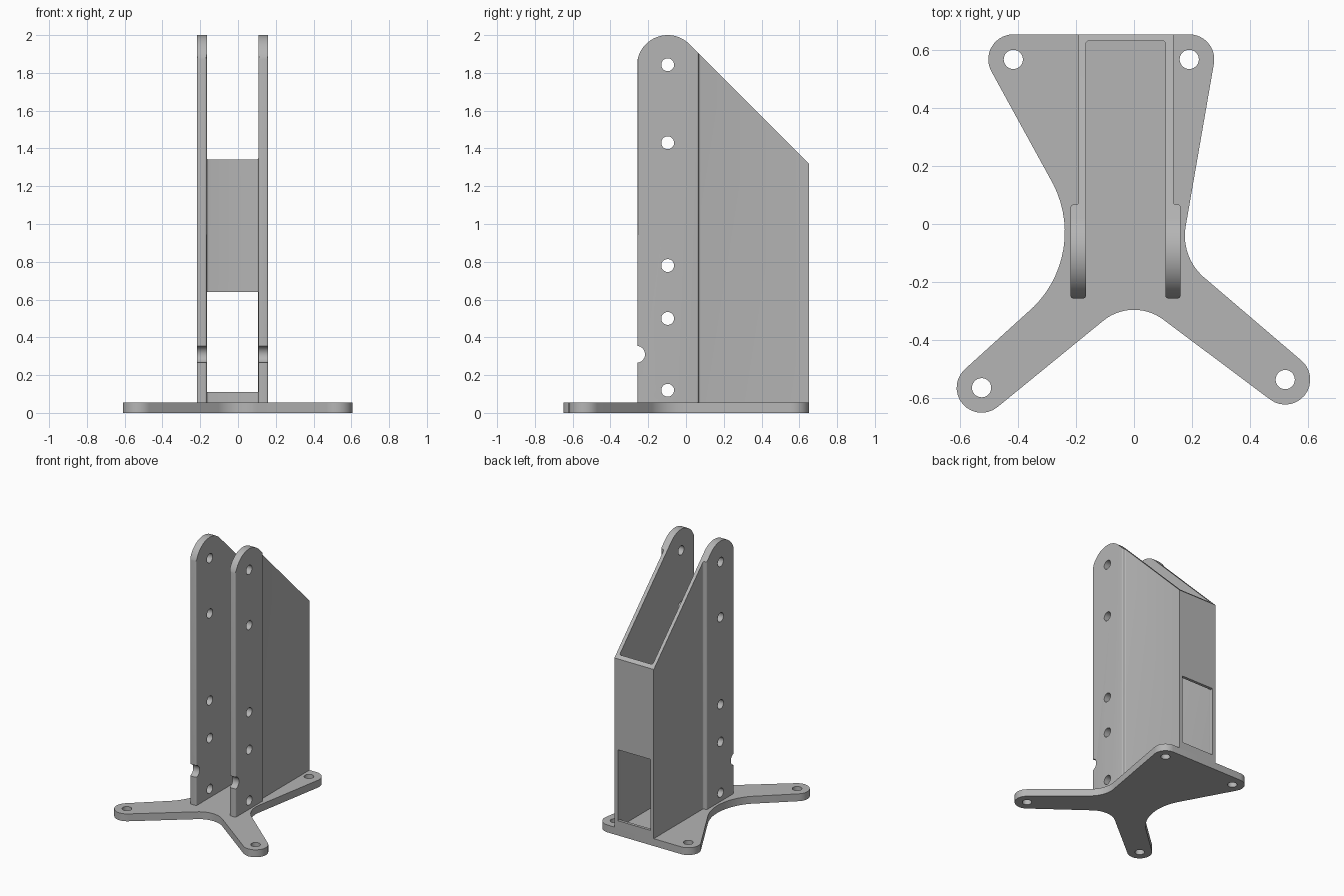
import bpy, bmesh
from math import radians, cos, sin, sqrt
from mathutils import Vector

if "Cube" in bpy.data.objects:
    bpy.data.objects.remove(bpy.data.objects["Cube"], do_unlink=True)

GREY = (0.46, 0.46, 0.46, 1)
grey = bpy.data.materials.new("plain grey")
grey.use_nodes = True
grey.diffuse_color = GREY
grey.node_tree.nodes["Principled BSDF"].inputs["Base Color"].default_value = GREY


def arc(x, y, r, start, end, steps=14):
    angles = [radians(start + (end - start) * i / steps) for i in range(steps + 1)]
    return [(x + r * cos(a), y + r * sin(a)) for a in angles]


def circle(x, y, r):
    return arc(x, y, r, 0, 360, 32)[:-1]


def fillet(corners, steps=4):
    """Round each (x, y, radius) corner of a right-angled outline."""
    out = []
    for i, (x, y, r) in enumerate(corners):
        p = Vector((x, y))
        if r == 0:
            out.append((x, y))
            continue
        a = (Vector(corners[i - 1][:2]) - p).normalized() * r
        b = (Vector(corners[(i + 1) % len(corners)][:2]) - p).normalized() * r
        for k in range(steps + 1):
            t = radians(90 * k / steps)
            out.append(tuple(p + a * (1 - sin(t)) + b * (1 - cos(t))))
    return out


def prism(name, outline, low, high, axis="z"):
    """Extrude an outline along z, or a (y, z) outline along x."""
    def place(u, v, w):
        return (u, v, w) if axis == "z" else (w, u, v)
    bm = bmesh.new()
    face = bm.faces.new([bm.verts.new(place(u, v, low)) for u, v in outline])
    top = bmesh.ops.extrude_face_region(bm, geom=[face])["geom"]
    shift = Vector(place(0, 0, high - low))
    bmesh.ops.translate(bm, vec=shift, verts=[g for g in top if isinstance(g, bmesh.types.BMVert)])
    bmesh.ops.recalc_face_normals(bm, faces=bm.faces)
    mesh = bpy.data.meshes.new(name)
    bm.to_mesh(mesh)
    bm.free()
    mesh.materials.append(grey)
    obj = bpy.data.objects.new(name, mesh)
    bpy.context.collection.objects.link(obj)
    return obj


def activate(obj):
    bpy.ops.object.select_all(action="DESELECT")
    obj.select_set(True)
    bpy.context.view_layer.objects.active = obj


def combine(obj, cutter, operation="DIFFERENCE"):
    cutter.hide_render = True
    activate(obj)
    mod = obj.modifiers.new("cut", "BOOLEAN")
    mod.operation, mod.solver, mod.object = operation, "EXACT", cutter
    bpy.ops.object.modifier_apply(modifier=mod.name)
    bpy.data.objects.remove(cutter, do_unlink=True)


# Base plate: four round feet joined by a curved waist
FOOT = 0.086
feet = [(0.19, 0.566, -10, 90), (-0.415, 0.566, 90, 207),
        (-0.524, -0.563, 135, 309), (0.52, -0.535, 233, 408)]
foot_arcs = [arc(x, y, FOOT, a, b) for x, y, a, b in feet]
left_waist = arc(-0.6, -0.028, 0.362, 27, -45)
front_waist = arc(0, -0.462, 0.167, 129, 53)
right_waist = arc(0.365, -0.04, 0.19, 228, 170)
outline = (foot_arcs[0] + foot_arcs[1] + left_waist + foot_arcs[2]
           + front_waist + foot_arcs[3] + right_waist)
base = prism("base_plate", outline, 0, 0.055)
for x, y, _, _ in feet:
    combine(base, prism("screw_hole", circle(x, y, 0.033), -0.1, 0.2))

# Upright: U-shaped channel with thicker front cheeks
R = 0.01
FRONT, STEP, INNER, BACK = -0.256, 0.067, 0.63, 0.652
LEFT, RIGHT = 0.108, -0.165
upright = prism("upright_channel", fillet([
    (-0.218, FRONT, R), (RIGHT, FRONT, R), (RIGHT, INNER, R), (LEFT, INNER, R),
    (LEFT, FRONT, R), (0.16, FRONT, R), (0.16, STEP, R), (0.135, STEP, R),
    (0.135, BACK, 0), (-0.19, BACK, 0), (-0.19, STEP, R), (-0.218, STEP, R)]), 0.0, 2.2)

# Side silhouette: round top running into the sloped back
CY, CZ, CR = -0.097, 1.837, 0.163
slope_sum = CY + CZ + CR * sqrt(2)
side = [(CY - CR, 0.05), (0.8, 0.05), (0.8, slope_sum - 0.8)] + arc(CY, CZ, CR, 45, 180, 24)
combine(upright, prism("side_silhouette", side, -0.5, 0.5, "x"), "INTERSECT")

# Pin holes, front notch and rear window
for z in (0.12, 0.5, 0.78, 1.43, 1.843):
    combine(upright, prism("pin_hole", circle(CY, z, 0.034), -0.5, 0.5, "x"))
combine(upright, prism("front_notch", circle(-0.262, 0.31, 0.045), -0.5, 0.5, "x"))
window = [(0.55, 0.11), (0.8, 0.11), (0.8, 0.64), (0.55, 0.64)]
combine(upright, prism("rear_window", window, RIGHT + 0.001, LEFT - 0.001, "x"))

for obj in (base, upright):
    activate(obj)
    bpy.ops.object.shade_smooth_by_angle(angle=radians(30))
